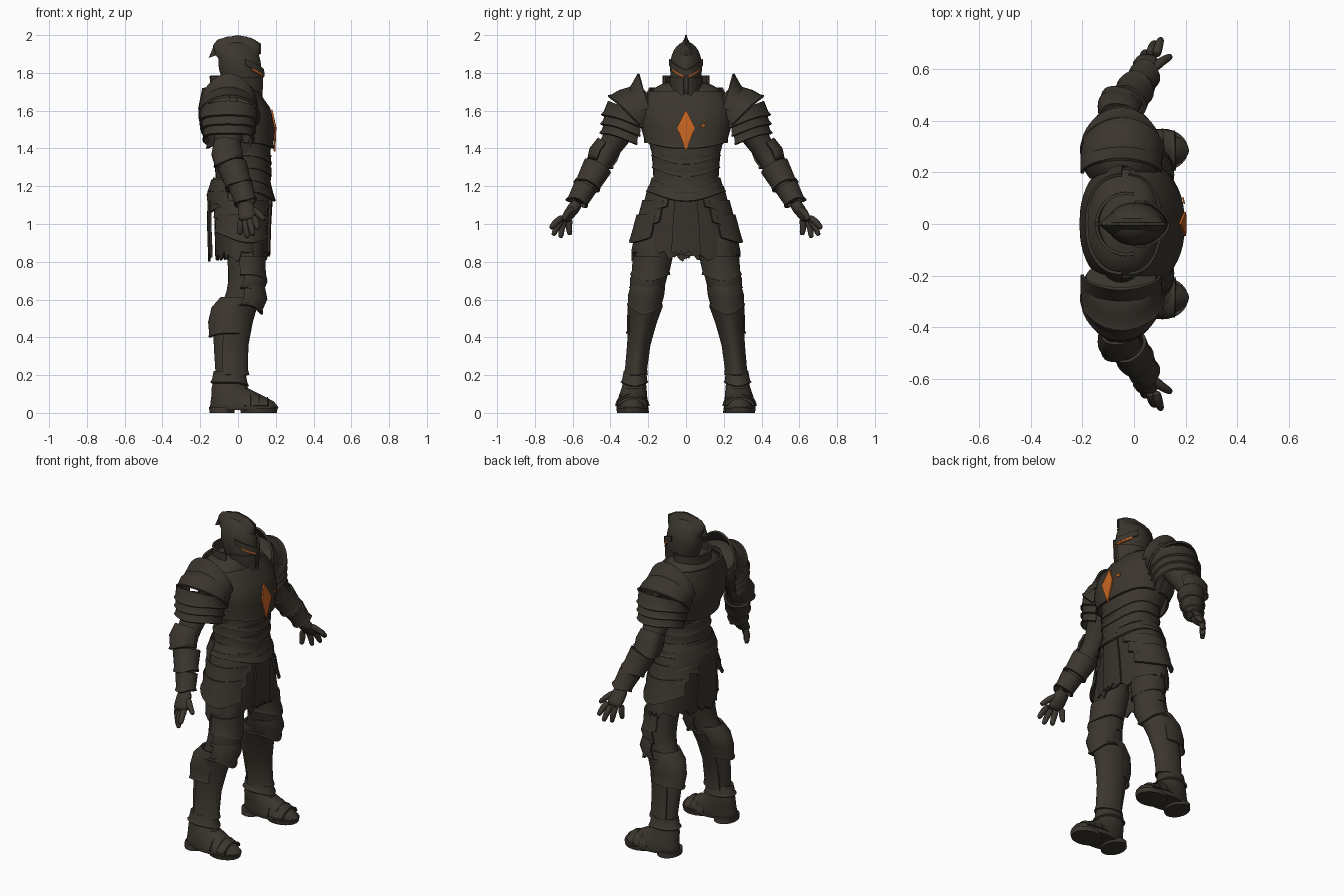
import bpy, bmesh, math, random
from mathutils import Vector

random.seed(4)
cube = bpy.data.objects.get("Cube")
if cube:
    bpy.data.objects.remove(cube, do_unlink=True)


def material(name, colour):
    mat = bpy.data.materials.new(name)
    mat.use_nodes = True
    mat.diffuse_color = (*colour, 1)
    mat.node_tree.nodes["Principled BSDF"].inputs["Base Color"].default_value = (*colour, 1)
    return mat


STEEL = material("dark bronze steel", (.044, .036, .027))
CLOTH = material("dark worn cloth", (.04, .033, .025))
GLOW = material("ember orange", (.57, .13, .016))


def finish(name, bm, mat, mirror=False, thick=0, smooth=0):
    """Turn a bmesh into an object, apply its modifiers and shade it."""
    bmesh.ops.remove_doubles(bm, verts=bm.verts, dist=.0001)
    bmesh.ops.recalc_face_normals(bm, faces=bm.faces)
    mesh = bpy.data.meshes.new(name)
    bm.to_mesh(mesh)
    bm.free()
    mesh.materials.append(mat)
    obj = bpy.data.objects.new(name, mesh)
    bpy.context.collection.objects.link(obj)
    if thick:
        mod = obj.modifiers.new("thickness", "SOLIDIFY")
        mod.thickness, mod.offset = thick, 0
    if smooth:
        obj.modifiers.new("rounding", "SUBSURF").levels = smooth
    if mirror:
        mod = obj.modifiers.new("other side", "MIRROR")
        mod.use_axis = (False, True, False)
        mod.use_mirror_merge = False
    bpy.ops.object.select_all(action="DESELECT")
    obj.select_set(True)
    bpy.context.view_layer.objects.active = obj
    bpy.ops.object.convert(target="MESH")
    bpy.ops.object.shade_smooth_by_angle(angle=math.radians(38))


def loft(name, rings, mat=STEEL, arc=None, n=24, along=False, axis=(0, 0, 1), peak=0, ridge=0,
         drop=0, slant=0, jag=0, square=1, taper=None, thick=0, smooth=0, mirror=False):
    """Skin elliptical rings (x, y, z, depth radius, width radius), listed top first.
    An arc gives an open plate; angles run from the forward direction."""
    bm = bmesh.new()
    rows, last = [], len(rings) - 1
    lo, hi = map(math.radians, arc or (0, 360))
    mid, peak = (lo + hi) / 2, math.radians(peak)
    count = n + 1 if arc else n
    centres = [Vector(r[:3]) for r in rings]
    top = rings[0][2]
    for i, (centre, ring) in enumerate(zip(centres, rings)):
        up = Vector(axis)
        if along:
            up = centres[max(i - 1, 0)] - centres[min(i + 1, last)]
        up.normalize()
        u = Vector((0, 0, 1)) if abs(up.x) > .7 else Vector((1, 0, 0))
        u = (u - up * u.dot(up)).normalized()
        v = up.cross(u)
        k = i / last
        width = taper((top - ring[2]) / (top - rings[-1][2])) if taper else 1
        row = []
        for j in range(count):
            t = mid + (lo + (hi - lo) * j / n - mid) * width
            facing = max(0, math.cos(t - peak))
            swell = 1 + ridge * facing ** 8
            shift = slant * t - drop * k * facing ** 3
            if i == last:
                shift += random.uniform(-jag, jag)
            c, s = (math.copysign(abs(w) ** square, w) for w in (math.cos(t), math.sin(t)))
            row.append(bm.verts.new(centre + up * shift + swell * (u * ring[3] * c + v * ring[4] * s)))
        rows.append(row)
    for a, b in zip(rows, rows[1:]):
        for j in range(count - 1 if arc else count):
            m = (j + 1) % count
            bm.faces.new((a[j], a[m], b[m], b[j]))
    if not arc and not thick:
        bm.faces.new(rows[0])
        bm.faces.new(rows[-1])
    finish(name, bm, mat, mirror, thick, smooth)


def plate(name, rings, lip=.008, **options):
    """Armour plate with a flared lower rim."""
    before, end = rings[-2:]
    inner = tuple(a + (b - a) * .8 for a, b in zip(before, end))
    rim = (*end[:3], end[3] + lip, end[4] + lip)
    options.setdefault("thick", .012)
    loft(name, [*rings[:-1], inner, rim], **options)


def limb(name, rings):
    loft(name, rings, along=True, n=16, smooth=1, mirror=True)


def slab(name, points, depth, mat=STEEL):
    """Flat outline given a thickness."""
    bm = bmesh.new()
    depth = Vector(depth)
    face = bm.faces.new([bm.verts.new(Vector(p) - depth / 2) for p in points])
    extruded = bmesh.ops.extrude_face_region(bm, geom=[face])["geom"]
    bmesh.ops.translate(bm, vec=depth, verts=[g for g in extruded if isinstance(g, bmesh.types.BMVert)])
    finish(name, bm, mat)


# Torso core
loft("torso", [(-.02, 0, 1.76, .07, .09), (-.035, 0, 1.725, .12, .17), (-.04, 0, 1.67, .15, .22),
               (-.02, 0, 1.57, .165, .23), (.0, 0, 1.46, .15, .21), (.02, 0, 1.36, .13, .175),
               (.02, 0, 1.28, .13, .165), (.02, 0, 1.15, .145, .19)], smooth=1, square=.85)
# Breastplate and backplate
chest = [(-.03, 0, 1.7, .125, .19), (-.005, 0, 1.62, .16, .235), (.01, 0, 1.52, .17, .235),
         (.015, 0, 1.43, .155, .21)]
plate("breastplate", chest, arc=(-88, 88), ridge=.06, drop=.03, square=.8)
plate("backplate", [(-.04, 0, 1.72, .135, .19), (-.03, 0, 1.62, .165, .235), (-.02, 0, 1.52, .165, .23),
                    (0, 0, 1.43, .145, .205)], arc=(92, 268), peak=180, ridge=.06, drop=.03, square=.8)
# Waist lames, pointed at the front
for i in range(3):
    z = 1.43 - i * .065
    plate("waist_lame", [(.025, 0, z, .138 + i * .002, .182 - i * .006),
                         (.025, 0, z - .07, .135, .172 - i * .003)], drop=.045, ridge=.04, n=32, square=.9)
# Belt
plate("belt", [(.015, 0, 1.245, .14, .175), (.015, 0, 1.17, .165, .2)], drop=.05, ridge=.04, n=32)
plate("belt_rear", [(.01, 0, 1.235, .145, .18), (.0, 0, 1.17, .16, .2), (.005, 0, 1.1, .155, .21)],
      arc=(110, 250), peak=180, drop=.05)

# Chest gem and small ember
loft("chest_gem", [(0, 0, 1.605, .168, .24), (.01, 0, 1.51, .178, .24), (.015, 0, 1.385, .168, .21)],
     GLOW, arc=(-7, 7), n=8, ridge=.06, square=.8, thick=.009,
     taper=lambda k: k / .43 if k < .43 else (1 - k) / .57)
loft("chest_ember", [(.01, 0, 1.515, .18, .245), (.01, 0, 1.5, .18, .245)], GLOW,
     arc=(13, 19), n=4, ridge=.06, square=.8, thick=.006, slant=.05)

# Ragged skirt with front and rear tabards
loft("skirt", [(.02, 0, 1.2, .145, .18), (.02, 0, 1.02, .14, .25), (.02, 0, .83, .135, .285)],
     CLOTH, n=60, jag=.028, thick=.01)
loft("front_tabard", [(.02, 0, 1.17, .16, .2), (.02, 0, 1, .15, .25), (.02, 0, .84, .145, .28)],
     CLOTH, arc=(-16, 16), n=12, jag=.022, thick=.012)
loft("rear_tabard", [(.01, 0, 1.17, .165, .2), (0, 0, 1, .158, .24), (0, 0, .83, .152, .26)],
     CLOTH, arc=(158, 202), n=12, jag=.03, thick=.012)
# Overlapping hip plates
for i in range(3):
    z, grow = 1.2 - i * .075, i * .03
    plate("hip_plate", [(.015, 0, z, .155 + grow / 6, .19 + grow),
                        (.015, 0, z - .09, .16 + grow / 6, .222 + grow)],
          arc=(26 + i * 7, 150 - i * 5), peak=75, drop=.06, ridge=.03, mirror=True)

# Helmet, brow, eyes and crest
loft("helmet", [(-.01, 0, 1.965, .03, .02), (-.005, 0, 1.945, .075, .05), (0, 0, 1.9, .102, .078),
                (.002, 0, 1.84, .11, .086), (.012, 0, 1.78, .103, .083), (.025, 0, 1.72, .09, .075),
                (.035, 0, 1.66, .075, .055)], ridge=.12, n=32, smooth=1)
for name, z, tall, mat, span in (("brow", 1.815, .035, STEEL, (0, 75)), ("eye_slit", 1.783, .014, GLOW, (7, 55))):
    loft(name, [(.01, 0, z, .111, .09), (.012, 0, z - tall, .11, .089)], mat, arc=span, n=12,
         ridge=.12, slant=.045, thick=.009, mirror=True)
plate("cheek_guard", [(.014, 0, 1.775, .107, .087), (.025, 0, 1.72, .095, .081),
                      (.035, 0, 1.67, .083, .065)], arc=(8, 95), ridge=.1, lip=.003, thick=.008, mirror=True)
outline = [(-.155, 1.88), (-.13, 1.94), (-.08, 1.985), (0, 2), (.07, 1.985), (.122, 1.955),
           (.122, 1.9), (.06, 1.9), (-.07, 1.9), (-.11, 1.895)]
slab("crest", [(x, 0, z) for x, z in outline], (0, .01, 0))
loft("crest_base", [(-.005, 0, 1.992, .05, .004), (-.01, 0, 1.975, .1, .012), (-.008, 0, 1.945, .125, .03),
                    (-.003, 0, 1.9, .118, .06), (0, 0, 1.87, .1, .07)], n=32)
# Collar
plate("rear_collar", [(-.03, 0, 1.785, .115, .118), (-.03, 0, 1.73, .11, .12), (-.03, 0, 1.67, .155, .2)],
      arc=(75, 285))
plate("front_collar", [(-.015, 0, 1.72, .105, .11), (-.02, 0, 1.67, .14, .18)], arc=(-80, 80), drop=.03)

# Shoulder armour: upright fin, dome and layered lames
slope = (0, -.7, .7)
plate("shoulder_fin", [(-.05, .195, 1.61, .15, .18), (-.05, .24, 1.6, .152, .135), (-.045, .285, 1.59, .15, .1)],
      lip=0, arc=(0, 180), axis=(0, -1, .3), peak=90, ridge=.07, mirror=True)
plate("shoulder_dome", [(-.05, .19, 1.67, .06, .05), (-.05, .21, 1.65, .13, .1), (-.05, .25, 1.61, .152, .13),
                        (-.045, .29, 1.57, .152, .145)], arc=(-25, 205), axis=slope, peak=90,
      ridge=.06, drop=.01, mirror=True)
for i in range(3):
    y, z, a = .285 + i * .012, 1.6 - i * .045, .148 - i * .008
    plate("shoulder_lame", [(-.05, y, z, a, .125 - i * .005), (-.05, y + .012, z - .065, a - .006, .137 - i * .008)],
          arc=(-30, 210), axis=(0, -.38, .92), peak=90, ridge=.06, drop=.02, square=.95, mirror=True)

# Arms
limb("arm", [(-.04, .28, 1.6, .1, .09), (-.05, .345, 1.5, .085, .08), (-.055, .4, 1.41, .068, .062),
             (-.05, .445, 1.34, .062, .056), (-.02, .485, 1.26, .065, .06), (.01, .535, 1.18, .05, .045),
             (.035, .575, 1.11, .036, .033)])
plate("elbow_guard", [(-.055, .405, 1.42, .066, .064), (-.055, .435, 1.37, .078, .074),
                      (-.045, .455, 1.32, .072, .062)], along=True, arc=(20, 270), peak=135,
      ridge=.2, drop=.02, mirror=True)
for name, shift, size in (("forearm_guard", 0, 1), ("wrist_cuff", .09, .8)):
    plate(name, [(-.03 + shift * .5, .465 + shift * .72, 1.305 - shift * 1.2, .074 * size, .07 * size),
                 (.005 + shift * .4, .52 + shift * .6, 1.205 - shift, .062 * size, .057 * size)],
          along=True, peak=90, ridge=.08, drop=.02, mirror=True)
# Hands
limb("palm", [(.035, .57, 1.12, .038, .033), (.045, .597, 1.08, .048, .034), (.05, .632, 1.035, .05, .029),
              (.05, .645, 1.015, .04, .02)])
fingers = {"index_finger": ((.085, .645, 1.04), (.105, .72, .975)),
           "middle_finger": ((.06, .648, 1.03), (.08, .705, .938)),
           "ring_finger": ((.035, .64, 1.025), (.05, .665, .925)),
           "little_finger": ((.015, .615, 1.03), (.01, .615, .94)),
           "thumb": ((.07, .595, 1.085), (.145, .652, 1.02))}
for name, (base, tip) in fingers.items():
    base, tip = Vector(base), Vector(tip)
    bend = base.lerp(tip, .5) + Vector((0, .008, .004))
    limb(name, [(*base, .019, .019), (*bend, .018, .018), (*base.lerp(tip, .85), .015, .015), (*tip, .01, .01)])

# Legs
limb("leg", [(.03, .13, 1.02, .11, .12), (.04, .175, .82, .1, .1), (.04, .195, .68, .088, .085),
             (.005, .21, .57, .085, .075), (-.045, .233, .45, .096, .066), (-.045, .253, .32, .083, .052),
             (-.045, .268, .2, .075, .05), (-.045, .272, .1, .07, .052)])
plate("thigh_guard", [(.04, .175, .83, .095, .1), (.045, .19, .73, .092, .093)], arc=(-110, 110),
      drop=.03, ridge=.05, mirror=True)
for i in range(2):
    z = .76 - i * .09
    plate("knee_guard", [(.045, .19 + i * .012, z, .085, .086), (.05, .2 + i * .012, z - .05, .093, .09),
                         (.03, .207 + i * .012, z - .1, .083, .083)], arc=(-100, 100),
          drop=.05, ridge=.07, mirror=True)
plate("calf_guard", [(-.0, .212, .61, .085, .075), (-.025, .222, .56, .108, .08), (-.04, .233, .49, .11, .074),
                     (-.045, .245, .42, .098, .062)],
      arc=(60, 300), peak=180, drop=.02, ridge=.02, lip=.006, mirror=True)
plate("shin_guard", [(.0, .215, .57, .088, .088), (-.03, .23, .48, .092, .07), (-.045, .25, .36, .085, .056),
                     (-.046, .268, .2, .082, .052)], arc=(-115, 115), ridge=.11, mirror=True)
plate("ankle_cuff", [(-.045, .27, .22, .078, .054), (-.045, .273, .16, .09, .062)], mirror=True, drop=.02)

# Boots with soles, heels and overlapping foot lames
loft("boot", [(-.045, .272, .18, .083, .058), (-.045, .275, .13, .095, .066), (-.01, .28, .095, .13, .074),
              (.02, .283, .06, .165, .08), (.03, .285, .03, .178, .083), (.03, .285, .015, .172, .08)],
     n=32, mirror=True, ridge=.03)
loft("sole", [(.11, .287, .025, .1, .082), (.11, .287, 0, .095, .078)], n=28, mirror=True)
loft("heel", [(-.085, .28, .03, .068, .08), (-.085, .28, 0, .066, .084)], n=24, mirror=True)
for i in range(3):
    x, z = .02 + i * .045, .03 + i * .002
    plate("foot_lame", [(x, .283, z, .088 - i * .017, .08), (x + .05, .284, z, .072 - i * .018, .08 - i * .006)],
          lip=.006, along=True, arc=(-85, 85), ridge=.05, mirror=True)
